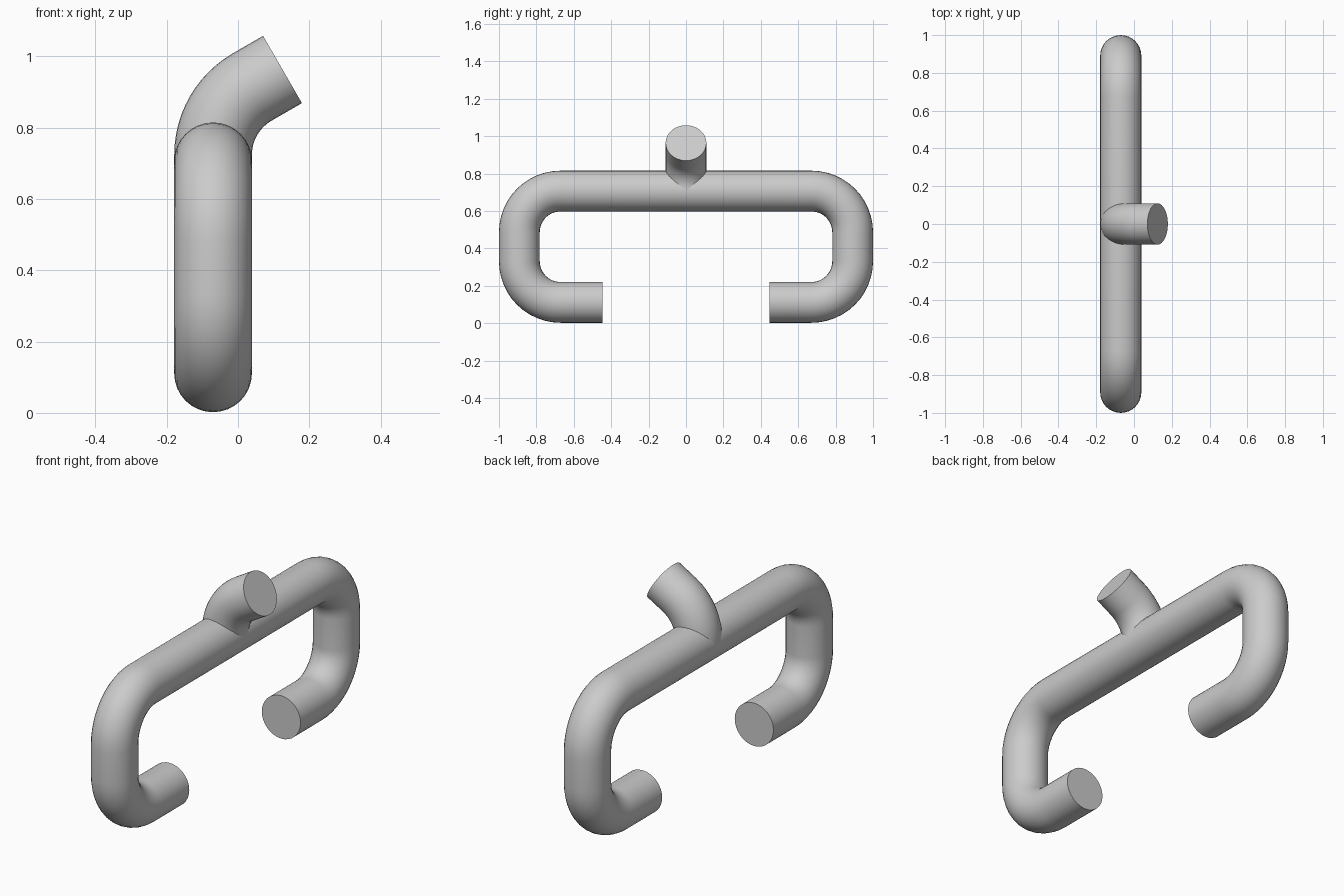
import bpy, bmesh, math
from mathutils import Vector

if "Cube" in bpy.data.objects:
    bpy.data.objects.remove(bpy.data.objects["Cube"])

RADIUS, BEND, SIDES = 0.109, 0.22, 32
BAR_X, TOP, BOTTOM, REACH = -0.07, 0.706, 0.111, 0.891

steel = bpy.data.materials.new("grey steel")
steel.use_nodes = True
colour = (0.6, 0.6, 0.6, 1)
steel.diffuse_color = colour
steel.node_tree.nodes["Principled BSDF"].inputs["Base Color"].default_value = colour


def arc(centre, start, end, u, v, steps=12):
    """Points and tangents of a bend in the plane of u and v, angles in degrees."""
    out = []
    for i in range(steps + 1):
        a = math.radians(start + (end - start) * i / steps)
        s = 1 if end > start else -1
        out.append((centre + BEND * (u * math.cos(a) + v * math.sin(a)),
                    s * (v * math.cos(a) - u * math.sin(a))))
    return out


def tube(name, path, normal):
    """Sweep a capped round section along a flat path."""
    bm = bmesh.new()
    rings = []
    for point, tangent in path:
        side = tangent.cross(normal)
        angles = [math.tau * k / SIDES for k in range(SIDES)]
        rings.append([bm.verts.new(point + RADIUS * (normal * math.cos(a) + side * math.sin(a)))
                      for a in angles])
    for a, b in zip(rings, rings[1:]):
        for k in range(SIDES):
            n = (k + 1) % SIDES
            bm.faces.new((a[k], a[n], b[n], b[k]))
    bm.faces.new(rings[0])
    bm.faces.new(rings[-1])
    bmesh.ops.recalc_face_normals(bm, faces=bm.faces)
    mesh = bpy.data.meshes.new(name)
    bm.to_mesh(mesh)
    bm.free()
    mesh.materials.append(steel)
    obj = bpy.data.objects.new(name, mesh)
    bpy.context.collection.objects.link(obj)
    bpy.ops.object.select_all(action="DESELECT")
    obj.select_set(True)
    bpy.context.view_layer.objects.active = obj
    bpy.ops.object.shade_smooth_by_angle(angle=math.radians(40))


X, Y, Z = Vector((1, 0, 0)), Vector((0, 1, 0)), Vector((0, 0, 1))

# Handle bar: two bends at each end, hooks facing inwards
inner = REACH - BEND
half = [(Vector((BAR_X, 0.447, BOTTOM)), Y)]
half += arc(Vector((BAR_X, inner, BOTTOM + BEND)), -90, 0, Y, Z)
half += arc(Vector((BAR_X, inner, TOP - BEND)), 0, 90, Y, Z)
mirrored = [(Vector((p.x, -p.y, p.z)), Vector((t.x, t.y, -t.z))) for p, t in reversed(half)]
tube("handle_bar", half + mirrored, X)

# Bent stub rising from the middle of the bar
stub = [(Vector((BAR_X, 0, TOP)), Z)]
stub += arc(Vector((BAR_X + BEND, 0, 0.724)), 180, 120, X, Z)
end, direction = stub[-1]
stub.append((end + direction * 0.098, direction))
tube("bent_stub", stub, Y)
